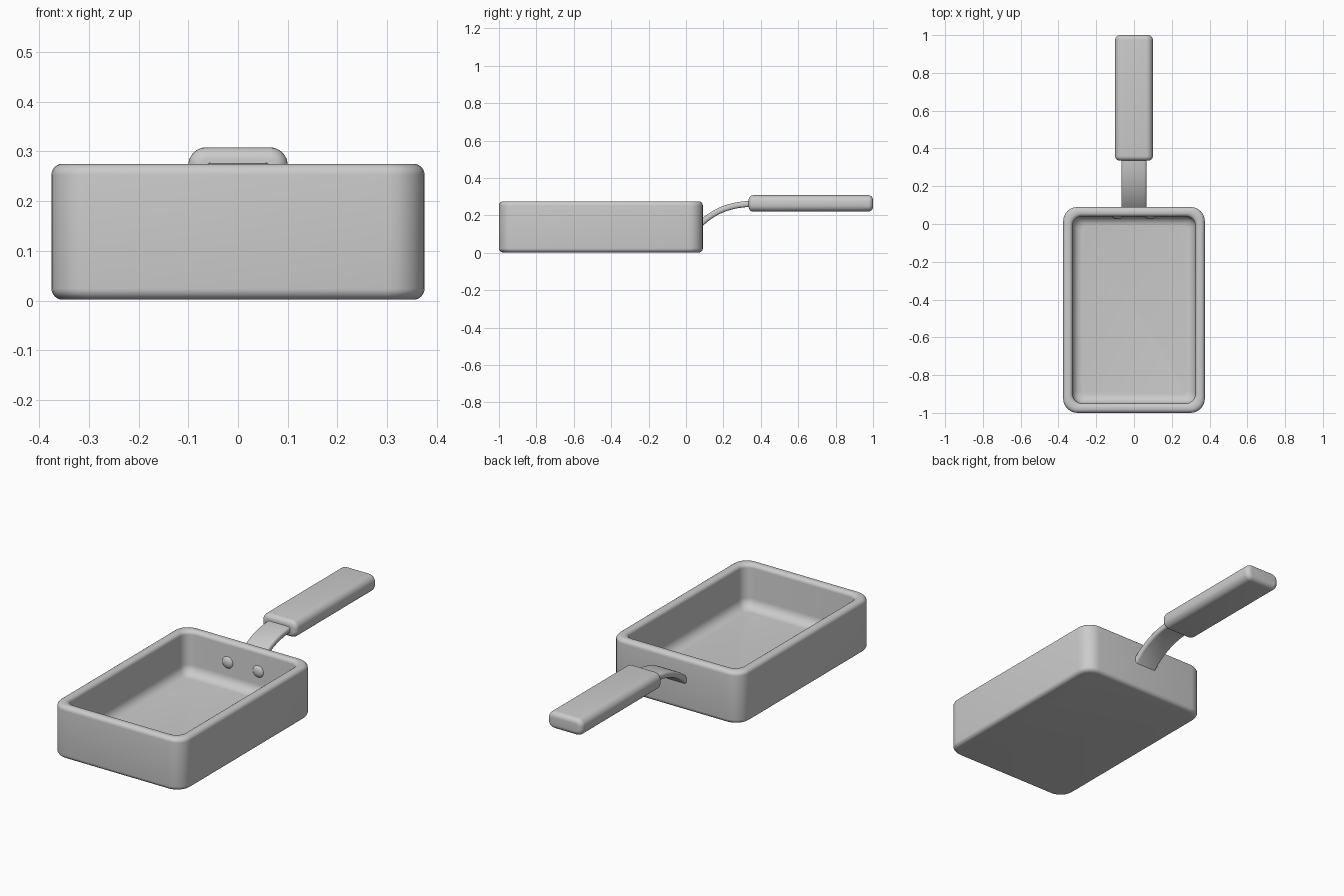
import bpy, bmesh, math
from mathutils import Vector, Matrix

if "Cube" in bpy.data.objects:
    bpy.data.objects.remove(bpy.data.objects["Cube"])


def rounded_rect(hw, hh, r, n=6):
    pts = []
    for k, (sx, sy) in enumerate([(1, 1), (-1, 1), (-1, -1), (1, -1)]):
        for i in range(n + 1):
            a = math.pi / 2 * (k + i / n)
            pts.append((sx * (hw - r) + r * math.cos(a), sy * (hh - r) + r * math.sin(a)))
    return pts


def finish(name, bm, angle=50):
    bmesh.ops.recalc_face_normals(bm, faces=bm.faces)
    mesh = bpy.data.meshes.new(name)
    bm.to_mesh(mesh)
    bm.free()
    obj = bpy.data.objects.new(name, mesh)
    bpy.context.collection.objects.link(obj)
    bpy.context.view_layer.objects.active = obj
    obj.select_set(True)
    bpy.ops.object.shade_smooth_by_angle(angle=math.radians(angle))
    obj.select_set(False)
    return obj


def loft(name, rings):
    bm = bmesh.new()
    loops = [[bm.verts.new(p) for p in ring] for ring in rings]
    n = len(loops[0])
    for a, b in zip(loops, loops[1:]):
        for i in range(n):
            j = (i + 1) % n
            bm.faces.new((a[i], a[j], b[j], b[i]))
    bm.faces.new(loops[0])
    bm.faces.new(loops[-1])
    return finish(name, bm)


def arc(cx, cz, r, a0, a1, n=6):
    angles = [math.radians(a0 + (a1 - a0) * i / n) for i in range(n + 1)]
    return [(cx + r * math.cos(a), cz + r * math.sin(a)) for a in angles]


# Pan: wall profile as (inset from outer face, height), outside bottom to inside floor
profile = (arc(0.022, 0.024, 0.022, 270, 180)
           + arc(0.022, 0.253, 0.022, 180, 90)
           + arc(0.030, 0.255, 0.020, 90, 0)
           + arc(0.100, 0.100, 0.050, 180, 270))
rings = []
for inset, z in profile:
    r = max(0.075 - 0.5 * inset, 0.02)
    rings.append([(x, y - 0.455, z) for x, y in
                  rounded_rect(0.375 - inset, 0.545 - inset, r)])
loft("pan", rings)

# Strap: flat bar swept along a curve from the back wall into the grip
P = [Vector(p) for p in [(0, 0.06, 0.135), (0, 0.14, 0.225), (0, 0.24, 0.262), (0, 0.37, 0.262)]]
rings = []
for i in range(17):
    t = i / 16
    s = 1 - t
    c = s**3 * P[0] + 3 * s*s*t * P[1] + 3 * s*t*t * P[2] + t**3 * P[3]
    d = (s*s * (P[1] - P[0]) + 2*s*t * (P[2] - P[1]) + t*t * (P[3] - P[2])).normalized()
    up = Vector((0, -d.z, d.y))
    rings.append([c + Vector((u, 0, 0)) + up * v for u, v in rounded_rect(0.066, 0.016, 0.012, 4)])
loft("handle_strap", rings)

# Grip: rounded block with softened ends
ends = [(y, i) for i, y in arc(0.025, 0.36, 0.025, 270, 180)]
ends += [(y, i) for i, y in arc(0.025, 0.975, 0.025, 180, 90)]
rings = [[(x, y, z + 0.264) for x, z in
          rounded_rect(0.1 - i, 0.044 - i, max(0.036 - i, 0.011), 8)] for y, i in ends]
loft("handle_grip", rings)

# Rivets: domes on the inner back wall
for side, x in (("left", -0.088), ("right", 0.088)):
    bm = bmesh.new()
    m = Matrix.Translation((x, 0.045, 0.165)) @ Matrix.Diagonal((0.032, 0.018, 0.032, 1))
    bmesh.ops.create_uvsphere(bm, u_segments=24, v_segments=12, radius=1, matrix=m)
    finish("rivet_" + side, bm, 80)
